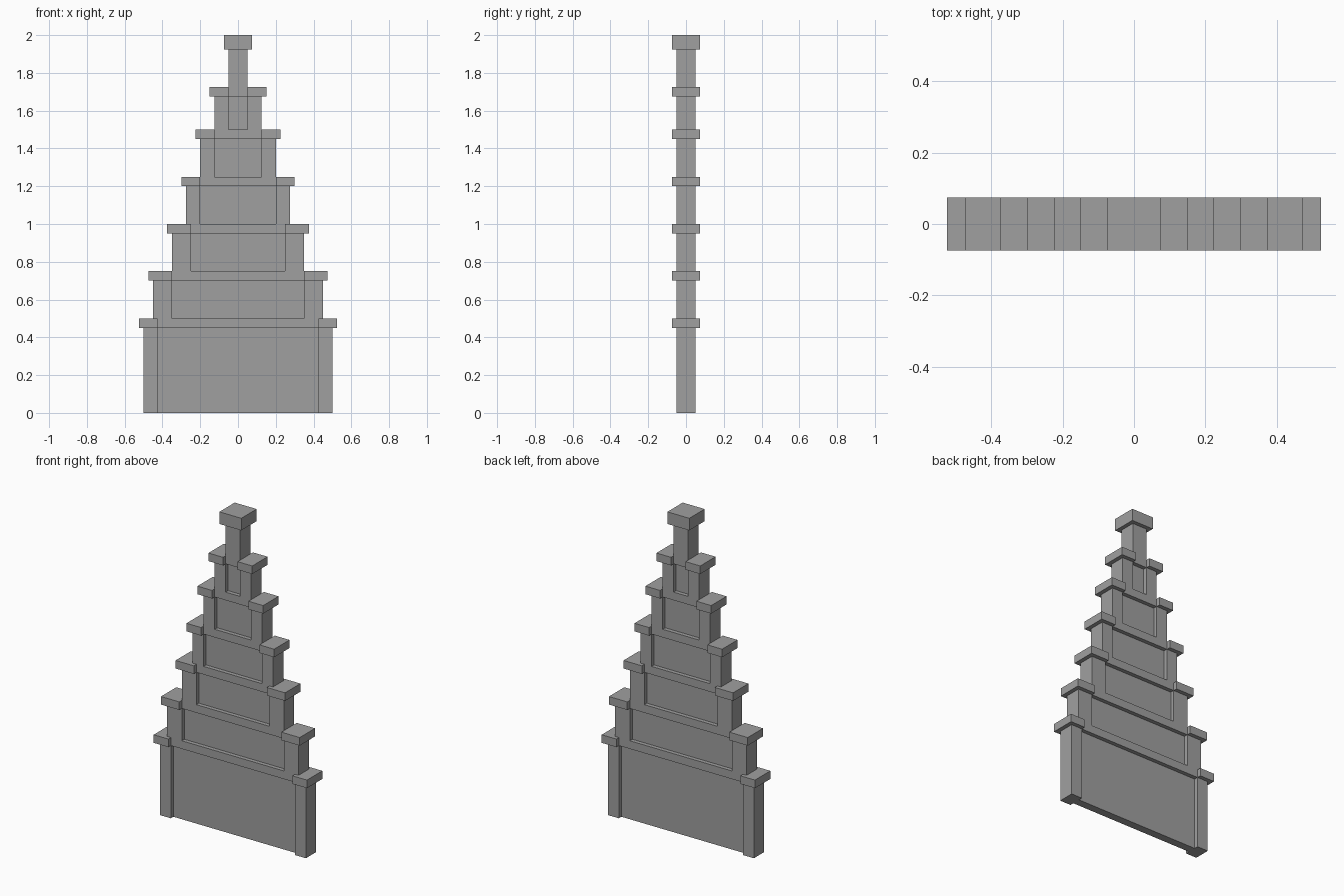
import bpy
import bmesh
from mathutils import Matrix

if "Cube" in bpy.data.objects:
    bpy.data.objects.remove(bpy.data.objects["Cube"], do_unlink=True)

# One plain stone colour
stone = bpy.data.materials.new("stone grey")
stone.use_nodes = True
stone.diffuse_color = (0.35, 0.35, 0.35, 1)
stone.node_tree.nodes["Principled BSDF"].inputs["Base Color"].default_value = (0.35, 0.35, 0.35, 1)


def block(name, x0, x1, depth, z0, z1, mirrored=False):
    """Box spanning x0..x1 and z0..z1, centred in y; optionally repeated at -x."""
    spans = [(x0, x1)] + ([(-x1, -x0)] if mirrored else [])
    bm = bmesh.new()
    for a, b in spans:
        place = Matrix.Translation(((a + b) / 2, 0, (z0 + z1) / 2))
        size = Matrix.Diagonal((b - a, depth, z1 - z0, 1))
        bmesh.ops.create_cube(bm, size=1, matrix=place @ size)
    mesh = bpy.data.meshes.new(name)
    bm.to_mesh(mesh)
    bm.free()
    mesh.materials.append(stone)
    obj = bpy.data.objects.new(name, mesh)
    bpy.context.collection.objects.link(obj)
    return obj


WALL, CAP, PANEL = 0.10, 0.15, 0.05   # thicknesses in y
CAP_H, OVERHANG = 0.05, 0.025

# Stepped tiers: outer half width, recessed panel half width, top height
tiers = [
    (0.50, 0.425, 0.50),
    (0.45, 0.35, 0.75),
    (0.35, 0.25, 1.00),
    (0.275, 0.20, 1.25),
    (0.20, 0.125, 1.50),
    (0.125, 0.05, 1.725),
]

base = 0.0
for i, (outer, inner, top) in enumerate(tiers, 1):
    under = top - CAP_H
    block(f"tier_{i}_piers", inner, outer, WALL, base, under, mirrored=True)
    block(f"tier_{i}_panel", -inner, inner, PANEL, base, under)
    block(f"tier_{i}_beam", -inner, inner, WALL, under, top)
    block(f"tier_{i}_caps", inner, outer + OVERHANG, CAP, under, top, mirrored=True)
    base = top

# Finial at the peak
block("finial_shaft", -0.05, 0.05, WALL, base, 1.925)
block("finial_cap", -0.075, 0.075, CAP, 1.925, 2.0)
